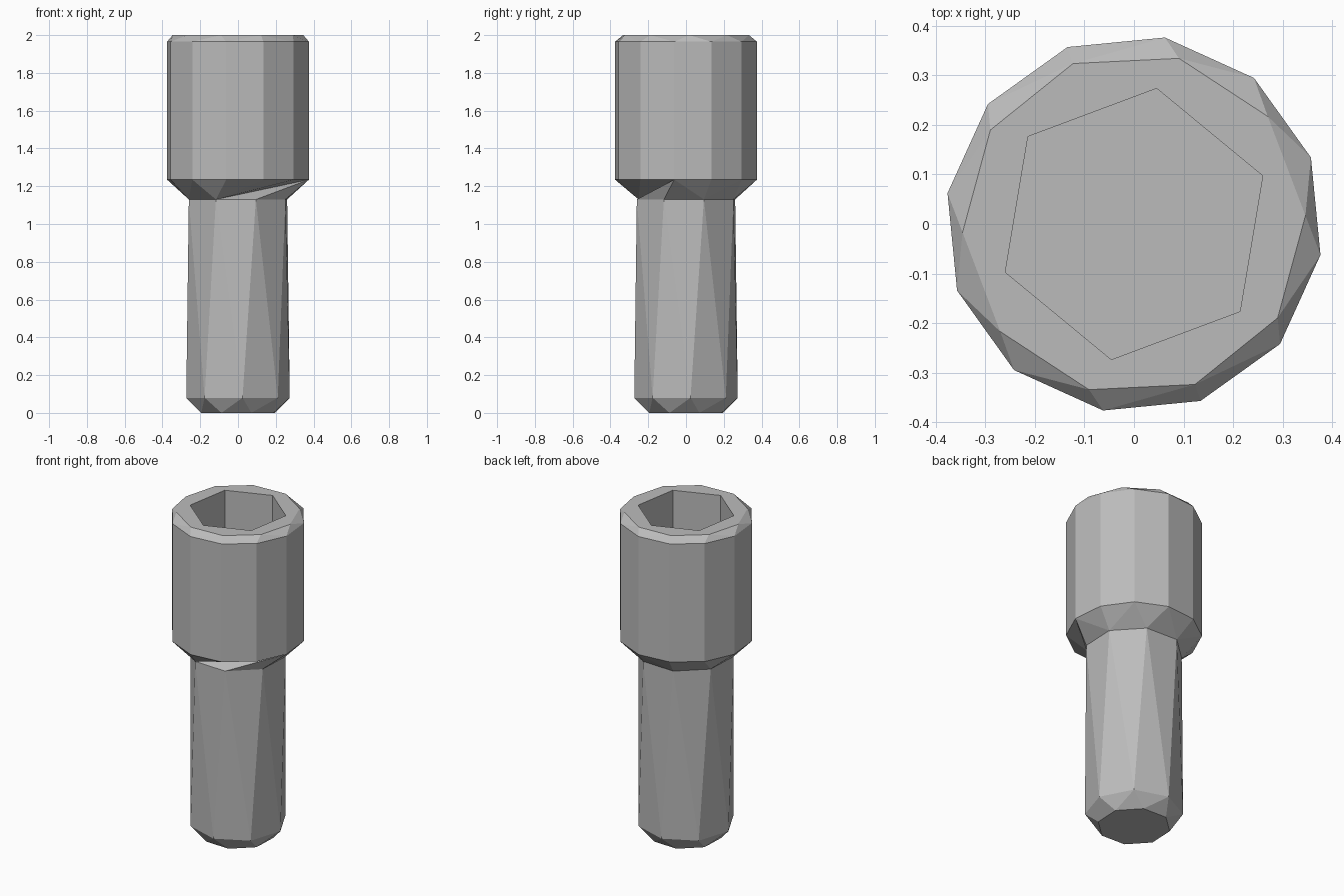
import bpy, bmesh
from math import cos, sin, radians

cube = bpy.data.objects.get("Cube")
if cube:
    bpy.data.objects.remove(cube, do_unlink=True)

# One plain steel grey
steel = bpy.data.materials.new("steel_grey")
steel.use_nodes = True
colour = (0.5, 0.5, 0.5, 1)
steel.diffuse_color = colour
steel.node_tree.nodes["Principled BSDF"].inputs["Base Color"].default_value = colour


def ring(bm, sides, radius, start, z):
    """Polygon of vertices, each stored with its angle in degrees."""
    out = []
    for i in range(sides):
        a = start + 360 * i / sides
        out.append((a, bm.verts.new((radius * cos(radians(a)), radius * sin(radians(a)), z))))
    return out


def loft(bm, low, high, delay=None):
    """Zip two rings of any side counts together with triangles."""
    events = []
    for which, loop in enumerate((low, high)):
        step = 360 / len(loop)
        for i, (a, v) in enumerate(loop):
            mid = a + step / 2
            if which == 0 and delay and delay[0] < mid < delay[1]:
                mid = delay[1] + i * 0.01
            events.append((mid, which, i))
    events.sort()
    # Current vertex on each ring is the start of its next edge
    current = [next(e[2] for e in events if e[1] == w) for w in (0, 1)]
    loops = (low, high)
    for _, w, i in events:
        nxt = (i + 1) % len(loops[w])
        bm.faces.new((loops[w][i][1], loops[w][nxt][1], loops[1 - w][current[1 - w]][1]))
        current[w] = nxt


def cap(bm, loop):
    bm.faces.new([v for _, v in loop])


bm = bmesh.new()

# Shank: chamfered tip, slightly tapered and twisted body
tip = ring(bm, 8, 0.207, -160, 0)
shank_low = ring(bm, 8, 0.275, -175, 0.08)
neck = ring(bm, 8, 0.277, -160, 1.13)

# Head: twelve sides, chamfered to a ten-sided rim
head_low = ring(bm, 12, 0.381, -159.4, 1.235)
head_high = ring(bm, 12, 0.381, -159.4, 1.965)
rim = ring(bm, 10, 0.346, -177.2, 2)

# Hexagonal socket
socket_top = ring(bm, 6, 0.277, -159.5, 2)
socket_floor = ring(bm, 6, 0.277, -159.5, 1.5)

cap(bm, tip)
loft(bm, tip, shank_low)
loft(bm, shank_low, neck)
loft(bm, neck, head_low, delay=(-100, -20))  # folded patch under the head
for a, b in ((head_low, head_high), (socket_top, socket_floor)):
    for i in range(len(a)):
        j = (i + 1) % len(a)
        bm.faces.new((a[i][1], a[j][1], b[j][1], b[i][1]))
loft(bm, head_high, rim)
loft(bm, rim, socket_top)
cap(bm, socket_floor)
bmesh.ops.recalc_face_normals(bm, faces=bm.faces[:])

mesh = bpy.data.meshes.new("socket_bolt")
bm.to_mesh(mesh)
bm.free()
mesh.materials.append(steel)
bolt = bpy.data.objects.new("socket_bolt", mesh)
bpy.context.collection.objects.link(bolt)
